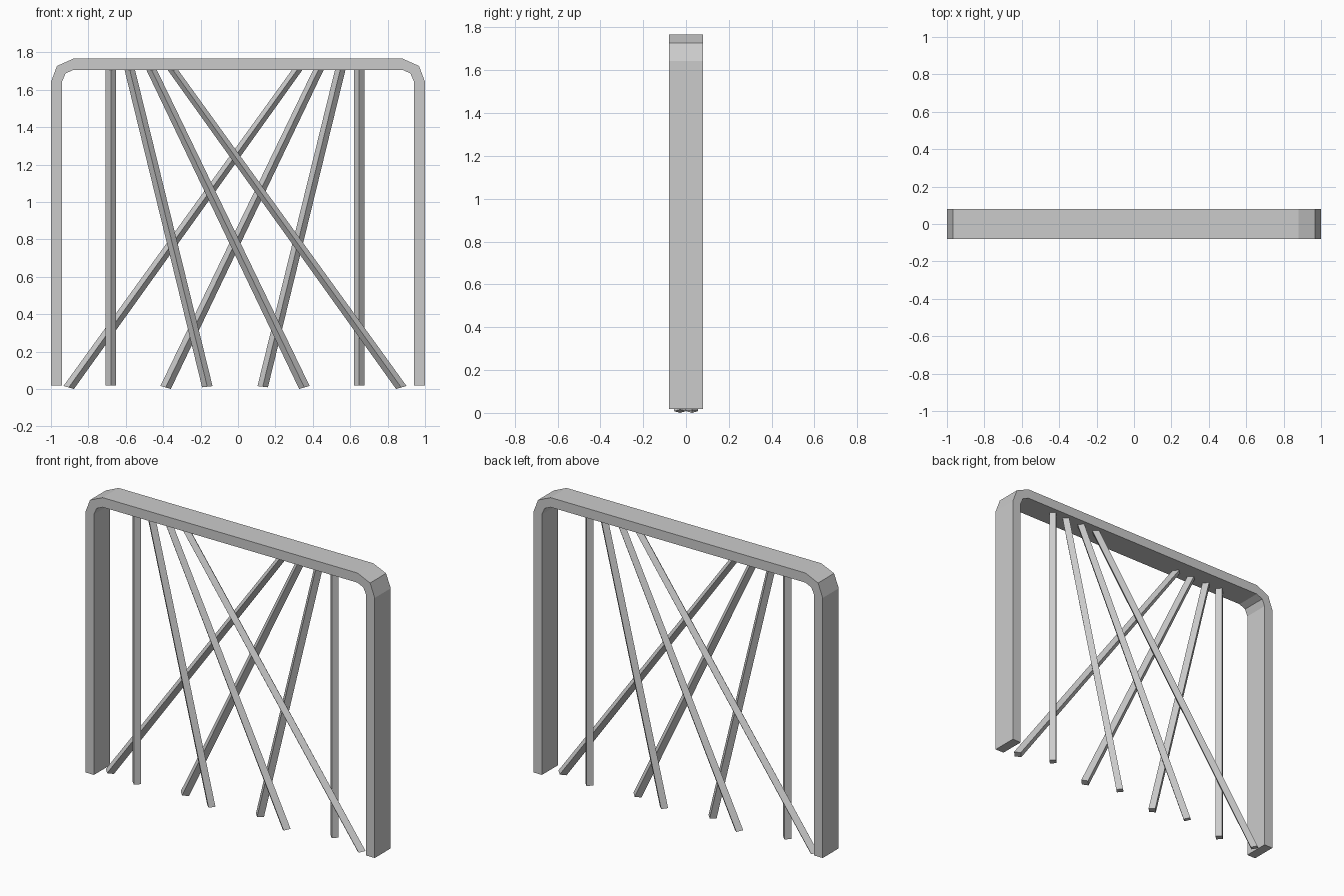
import bpy
import bmesh

cube = bpy.data.objects.get("Cube")
if cube:
    bpy.data.objects.remove(cube, do_unlink=True)

grey = bpy.data.materials.new("plain grey")
grey.use_nodes = True
grey.diffuse_color = (0.6, 0.6, 0.6, 1)
grey.node_tree.nodes["Principled BSDF"].inputs["Base Color"].default_value = (0.6, 0.6, 0.6, 1)


def loft(name, start, end):
    """Join two matching closed outlines into a capped flat-shaded solid."""
    bm = bmesh.new()
    a = [bm.verts.new(p) for p in start]
    b = [bm.verts.new(p) for p in end]
    bm.faces.new(a)
    bm.faces.new(b[::-1])
    for i in range(len(a)):
        j = (i + 1) % len(a)
        bm.faces.new((a[i], b[i], b[j], a[j]))
    bmesh.ops.recalc_face_normals(bm, faces=bm.faces)
    mesh = bpy.data.meshes.new(name)
    bm.to_mesh(mesh)
    bm.free()
    mesh.materials.append(grey)
    obj = bpy.data.objects.new(name, mesh)
    bpy.context.collection.objects.link(obj)
    return obj


# Arched frame: half outline mirrored, then extruded in depth
BASE, DEPTH = 0.018, 0.079
outer = [(1, BASE), (1, 1.642), (0.968, 1.727), (0.88, 1.766)]
inner = [(0.94, BASE), (0.94, 1.645), (0.922, 1.687), (0.88, 1.706)]


def arch(half):
    return half + [(-x, z) for x, z in reversed(half)]


outline = arch(outer) + arch(inner)[::-1]
loft("frame",
     [(x, -DEPTH, z) for x, z in outline],
     [(x, DEPTH, z) for x, z in outline])

# Diamond-section rods: the left set in front, the right set behind
R, MID, TOP = 0.028, -0.016, 1.708


def diamond(x, y, z, tilt=0):
    return [(x - R, y, z - tilt), (x, y - R, z),
            (x + R, y, z + tilt), (x, y + R, z)]


# top x, bottom x, bottom height, end tilt
rods = [(-0.664, -0.664, BASE, 0),
        (-0.563, -0.148, 0.012, 0.003),
        (-0.447, 0.371, 0.008, 0.008),
        (-0.334, 0.889, 0.008, 0.008)]

for side, s in (("left", -1), ("right", 1)):
    for n, (top, bottom, z, tilt) in enumerate(rods, 1):
        loft(f"rod_{'front' if s < 0 else 'back'}_{n}",
             diamond(MID - s * bottom, s * R, z, -s * tilt),
             diamond(MID - s * top, s * R, TOP))
